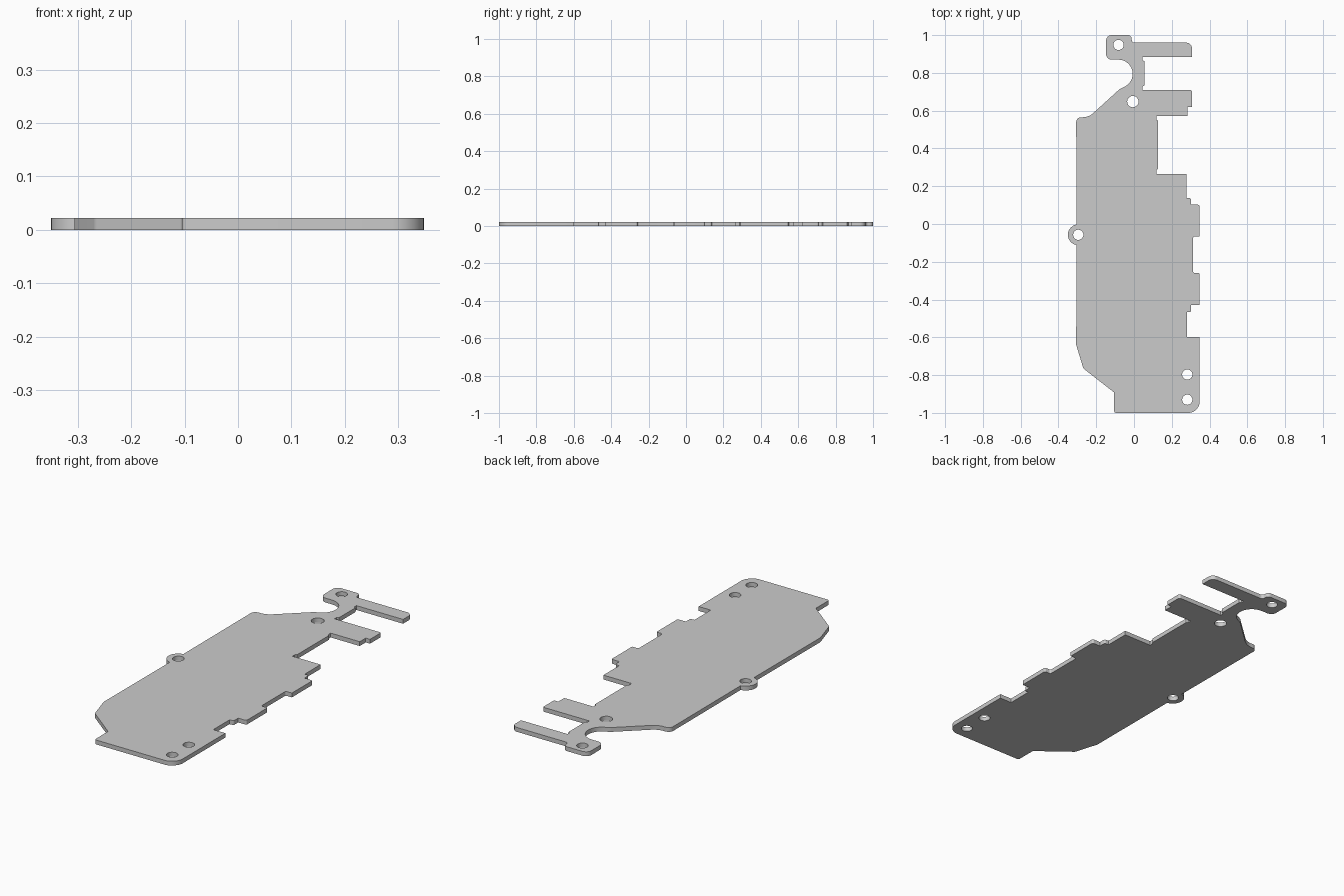
import bpy, bmesh
from math import cos, sin, radians, tau
from mathutils import Vector

if "Cube" in bpy.data.objects:
    bpy.data.objects.remove(bpy.data.objects["Cube"])

THICK = 0.022


def arc(cx, cy, r, a0, a1, n=14):
    return [(cx + r * cos(radians(a0 + (a1 - a0) * i / n)),
             cy + r * sin(radians(a0 + (a1 - a0) * i / n))) for i in range(n + 1)]


def rounded(points, n=6):
    """Round each corner (x, y, radius); corners without a radius stay sharp."""
    out = []
    for i, p in enumerate(points):
        c = Vector(p[:2])
        if len(p) < 3:
            out.append(c)
            continue
        u = Vector(points[i - 1][:2]) - c
        v = Vector(points[(i + 1) % len(points)][:2]) - c
        turn = u.angle(v) / 2
        d = min(p[2] * cos(turn) / sin(turn), u.length * 0.49, v.length * 0.49)
        a, b = c + u.normalized() * d, c + v.normalized() * d
        r = d * sin(turn) / cos(turn)
        mid = c + (u.normalized() + v.normalized()).normalized() * (r / sin(turn))
        for k in range(n + 1):
            s = (a - mid).lerp(b - mid, k / n)
            out.append(mid + s.normalized() * r)
    return out


# Top tab and upper finger
upper = [(-0.148, 0.87, 0.03), (-0.148, 1.0, 0.03), (-0.012, 1.0, 0.02),
         (-0.012, 0.96, 0.015), (0.307, 0.96, 0.03), (0.307, 0.885),
         (0.045, 0.885), (0.045, 0.868), (0.055, 0.862), (0.055, 0.733),
         (0.045, 0.727), (0.045, 0.71), (0.307, 0.71, 0.01)]
# Stepped right edge
right = [(0.307, 0.62), (0.283, 0.62), (0.283, 0.572), (0.12, 0.572),
         (0.12, 0.552), (0.128, 0.546), (0.128, 0.292), (0.12, 0.286),
         (0.12, 0.265), (0.278, 0.265), (0.278, 0.138), (0.302, 0.138, 0.01),
         (0.302, 0.102), (0.348, 0.102, 0.01), (0.348, -0.065),
         (0.313, -0.065, 0.01), (0.313, -0.26, 0.01), (0.348, -0.26, 0.008),
         (0.348, -0.43, 0.008), (0.302, -0.43), (0.302, -0.467, 0.008),
         (0.28, -0.467), (0.28, -0.598)]
# Bottom and lower left edge
lower = [(0.348, -0.598), (0.348, -1.0, 0.06), (-0.105, -1.0, 0.01),
         (-0.105, -0.892, 0.01), (-0.268, -0.765, 0.02), (-0.306, -0.64, 0.03)]
# Round ear on the left, shoulder and the round notch under the tab
ear = arc(-0.295, -0.057, 0.055, 260, 100)
shoulder = [(-0.306, 0.565, 0.025), (-0.24, 0.565, 0.09), (-0.075, 0.715, 0.05)]
notch = arc(-0.082, 0.795, 0.075, -62, 90)

outline = rounded(upper + right + lower + ear + shoulder + notch)
holes = [(-0.082, 0.948, 0.027), (-0.006, 0.648, 0.03), (-0.295, -0.057, 0.027),
         (0.282, -0.797, 0.027), (0.282, -0.93, 0.027)]

# Plate: filled outline with screw holes, extruded
curve = bpy.data.curves.new("mounting_plate", 'CURVE')
curve.dimensions = '2D'
curve.fill_mode = 'BOTH'
curve.extrude = THICK / 2
for loop in [outline] + [arc(x, y, r, 0, 360, 32)[:-1] for x, y, r in holes]:
    spline = curve.splines.new('POLY')
    spline.points.add(len(loop) - 1)
    for pt, p in zip(spline.points, loop):
        pt.co = (p[0], p[1], 0, 1)
    spline.use_cyclic_u = True

plate = bpy.data.objects.new("mounting_plate", curve)
bpy.context.collection.objects.link(plate)
bpy.context.view_layer.objects.active = plate
plate.select_set(True)
bpy.ops.object.convert(target='MESH')
plate = bpy.context.object

# Weld the caps to the walls and sit the plate on the floor
bm = bmesh.new()
bm.from_mesh(plate.data)
bmesh.ops.remove_doubles(bm, verts=bm.verts, dist=1e-5)
bmesh.ops.translate(bm, verts=bm.verts, vec=(0, 0, THICK / 2))
bmesh.ops.recalc_face_normals(bm, faces=bm.faces)
bm.to_mesh(plate.data)
bm.free()
bpy.ops.object.shade_smooth_by_angle(angle=radians(30))
